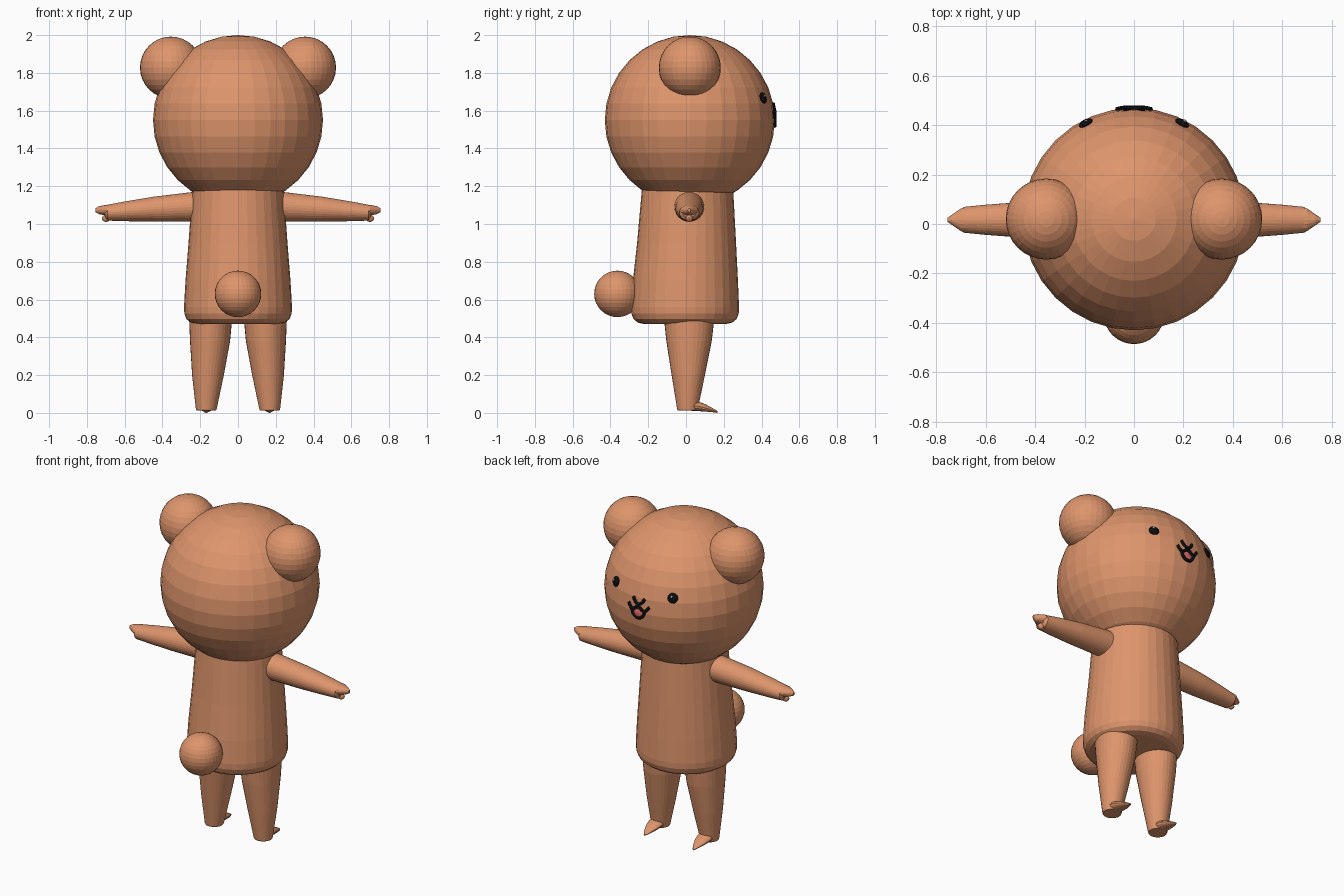
import bpy, bmesh
from math import cos, sin, pi, sqrt
from mathutils import Vector

if "Cube" in bpy.data.objects:
    bpy.data.objects.remove(bpy.data.objects["Cube"])


def material(name, rgb):
    m = bpy.data.materials.new(name)
    m.diffuse_color = (*rgb, 1)
    m.use_nodes = True
    m.node_tree.nodes["Principled BSDF"].inputs["Base Color"].default_value = m.diffuse_color
    return m


FUR = material("fur", (0.73, 0.30, 0.15))
BLACK = material("black", (0.004, 0.004, 0.005))
WHITE = material("white", (0.9, 0.9, 0.9))
PINK = material("pink", (0.8, 0.15, 0.15))
HEAD, HEAD_R = Vector((0, 0.02, 1.55)), 0.45


def ball(name, loc, scale, mat=FUR, seg=32, rings=16, facing=None):
    bpy.ops.mesh.primitive_uv_sphere_add(segments=seg, ring_count=rings, radius=1, location=loc)
    o = bpy.context.object
    o.name = name
    o.scale = scale
    if facing:
        o.rotation_euler = facing.to_track_quat('Z', 'Y').to_euler()
    o.data.materials.append(mat)
    return o


def loft(name, axis, rings, n=32):
    """Skin elliptical rings (centre, radius u, radius v) lying across an axis."""
    iu, iv = {'x': (1, 2), 'y': (0, 2), 'z': (0, 1)}[axis]
    bm = bmesh.new()
    loops = []
    for c, ru, rv in rings:
        loop = []
        for k in range(n):
            p = Vector(c)
            p[iu] += ru * cos(2 * pi * k / n)
            p[iv] += rv * sin(2 * pi * k / n)
            loop.append(bm.verts.new(p))
        loops.append(loop)
    for a, b in zip(loops, loops[1:]):
        for k in range(n):
            j = (k + 1) % n
            bm.faces.new((a[k], a[j], b[j], b[k]))
    bm.faces.new(loops[0])
    bm.faces.new(loops[-1])
    bmesh.ops.recalc_face_normals(bm, faces=bm.faces)
    me = bpy.data.meshes.new(name)
    bm.to_mesh(me)
    bm.free()
    me.materials.append(FUR)
    o = bpy.data.objects.new(name, me)
    bpy.context.collection.objects.link(o)
    return o


def on_face(x, z, lift=0.0):
    """Point on the face side of the head."""
    dz = z - HEAD.z
    return Vector((x, HEAD.y + sqrt((HEAD_R + lift) ** 2 - x * x - dz * dz), z))


def stroke(name, pts, r=0.009):
    cu = bpy.data.curves.new(name, 'CURVE')
    cu.dimensions = '3D'
    cu.bevel_depth = r
    cu.bevel_resolution = 2
    cu.resolution_u = 5
    cu.use_fill_caps = True
    s = cu.splines.new('BEZIER')
    s.bezier_points.add(len(pts) - 1)
    for bp, (x, z) in zip(s.bezier_points, pts):
        bp.co = on_face(x, z, 0.002)
        bp.handle_left_type = bp.handle_right_type = 'AUTO'
    cu.materials.append(BLACK)
    o = bpy.data.objects.new(name, cu)
    bpy.context.collection.objects.link(o)


# Head, body and tail
ball("head", HEAD, (HEAD_R,) * 3)
loft("body", 'z', [((0, y, z), r, r) for y, z, r in (
    (-0.005, 0.47, 0.215), (-0.005, 0.478, 0.25), (-0.005, 0.497, 0.273),
    (-0.005, 0.525, 0.284), (-0.005, 0.56, 0.286), (-0.003, 0.70, 0.278),
    (0.003, 0.90, 0.262), (0.008, 1.18, 0.242))])
ball("tail", (0, -0.363, 0.63), (0.123,) * 3)

for s, side in ((1, "right"), (-1, "left")):
    ball(f"ear_{side}", (s * 0.355, 0.02, 1.828), (0.164,) * 3)

    # Arm with a pointed hand and small thumb
    loft(f"arm_{side}", 'x', [((s * x, 0.017, z), ry, rz) for x, z, ry, rz in (
        (0.20, 1.09, 0.08, 0.08), (0.25, 1.09, 0.078, 0.078), (0.45, 1.078, 0.072, 0.066),
        (0.60, 1.067, 0.061, 0.052), (0.69, 1.060, 0.052, 0.042), (0.705, 1.062, 0.035, 0.028))])
    loft(f"hand_{side}", 'x', [((s * x, 0.017, z), ry, rz) for x, z, ry, rz in (
        (0.67, 1.07, 0.05, 0.034), (0.70, 1.073, 0.046, 0.028),
        (0.735, 1.073, 0.022, 0.021), (0.755, 1.073, 0.008, 0.01))], 16)
    ball(f"thumb_{side}", (s * 0.698, 0.017, 1.03), (0.022, 0.018, 0.019), seg=12, rings=8)

    # Leg with a pointed toe
    loft(f"leg_{side}", 'z', [((s * x, y, z), rx, ry) for x, y, z, rx, ry in (
        (0.168, 0.008, 0.012, 0.052, 0.052), (0.168, 0.008, 0.02, 0.055, 0.055),
        (0.159, 0.012, 0.20, 0.084, 0.088), (0.148, 0.016, 0.38, 0.106, 0.120),
        (0.144, 0.017, 0.53, 0.116, 0.137))])
    loft(f"foot_{side}", 'y', [((s * 0.168, y, z), rx, rz) for y, z, rx, rz in (
        (0.03, 0.039, 0.045, 0.028), (0.06, 0.036, 0.046, 0.026),
        (0.10, 0.027, 0.038, 0.020), (0.14, 0.015, 0.022, 0.011),
        (0.167, 0.005, 0.006, 0.005))], 16)

    # Eye with highlight
    p = on_face(s * 0.195, 1.667)
    n = (p - HEAD).normalized()
    ball(f"eye_{side}", p, (0.030, 0.030, 0.014), BLACK, 20, 10, n)
    ball(f"eye_glint_{side}", p + n * 0.011 + Vector((0.006, 0, 0.009)),
         (0.007, 0.007, 0.005), WHITE, 10, 6, n)

# Nose, mouth and tongue
stroke("nose_line", [(-0.038, 1.638), (-0.024, 1.615), (0, 1.602), (0.024, 1.615), (0.038, 1.638)])
stroke("nose_stem", [(0, 1.602), (0, 1.58)])
stroke("lip_line", [(-0.07, 1.595), (-0.042, 1.567), (0, 1.585), (0.042, 1.567), (0.07, 1.595)])
stroke("jaw_line", [(-0.045, 1.565), (-0.03, 1.532), (0, 1.518), (0.03, 1.532), (0.045, 1.565)])
ball("tongue", on_face(0, 1.545), (0.03, 0.024, 0.006), PINK, 16, 8, Vector((0, 1, 0)))
